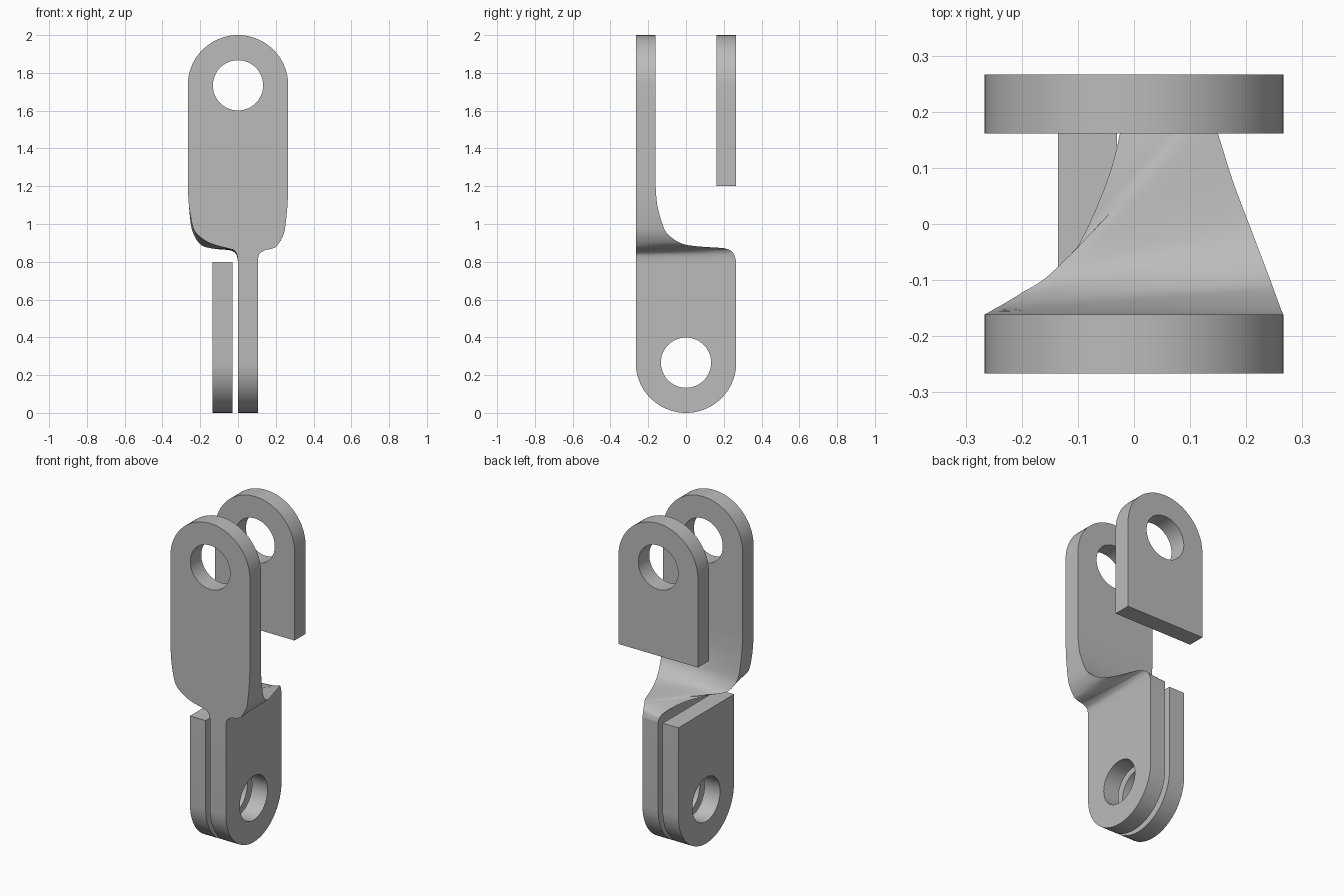
import bpy, bmesh, math
from mathutils import Vector

if "Cube" in bpy.data.objects:
    bpy.data.objects.remove(bpy.data.objects["Cube"])

W = 0.266      # half width, also the radius of the rounded ends
T = 0.105      # plate thickness
HOLE = 0.133
I = W - T      # inner face of the upper plates
HEIGHT = 2.0

grey = bpy.data.materials.new("plain grey")
grey.use_nodes = True
grey.diffuse_color = (0.5, 0.5, 0.5, 1)
grey.node_tree.nodes["Principled BSDF"].inputs["Base Color"].default_value = grey.diffuse_color


def finish(bm, name, angle):
    bmesh.ops.recalc_face_normals(bm, faces=bm.faces)
    mesh = bpy.data.meshes.new(name)
    bm.to_mesh(mesh)
    bm.free()
    mesh.materials.append(grey)
    obj = bpy.data.objects.new(name, mesh)
    bpy.context.collection.objects.link(obj)
    bpy.ops.object.select_all(action='DESELECT')
    obj.select_set(True)
    bpy.context.view_layer.objects.active = obj
    bpy.ops.object.shade_smooth_by_angle(angle=math.radians(angle))
    return obj


def eye_plate(name, end, base, start, upright_x):
    """Flat plate with one round end at height end and a straight edge at base."""
    side = 1 if end > base else -1
    centre = end - side * W
    arc = [math.pi * i / 40 for i in range(41)]
    outline = [(W * math.cos(a), centre + side * W * math.sin(a)) for a in arc]
    outline += [(-W, base), (W, base)]
    ring = [math.tau * i / 64 for i in range(64)]
    hole = [(HOLE * math.cos(a), centre + HOLE * math.sin(a)) for a in ring]
    bm = bmesh.new()
    edges = []
    for loop in (outline, hole):
        vs = [bm.verts.new((start, u, z) if upright_x else (u, start, z)) for u, z in loop]
        edges += [bm.edges.new((v, vs[i - 1])) for i, v in enumerate(vs)]
    bmesh.ops.triangle_fill(bm, edges=edges, use_beauty=True)
    new = bmesh.ops.extrude_face_region(bm, geom=bm.faces[:])["geom"]
    shift = Vector((T, 0, 0)) if upright_x else Vector((0, T, 0))
    bmesh.ops.translate(bm, vec=shift, verts=[g for g in new if isinstance(g, bmesh.types.BMVert)])
    return finish(bm, name, 30)


# Eye plates: the two of the twisted link, and the two loose cheeks
eye_plate("link_upper_eye", HEIGHT, 1.2, -W, False)
eye_plate("upper_back_cheek", HEIGHT, 1.2, I, False)
eye_plate("link_lower_eye", 0, 0.8, 0, True)
eye_plate("lower_side_cheek", 0, 0.8, -0.135, True)

# Twisted web: height, front right x, back right x y, back left x y, front left x
sections = [
    (1.2, W, W, -I, -W, -I, -W),
    (1.1, .262, .262, -.152, -.26, -.158, -.26),
    (1.0, .252, .252, -.125, -.25, -.152, -.243),
    (.95, .243, .243, -.1, -.237, -.145, -.22),
    (.91, .224, .224, -.05, -.215, -.132, -.17),
    (.89, .21, .205, 0, -.196, -.12, -.125),
    (.88, .203, .175, .08, -.178, -.11, -.09),
    (.873, .19, .14, .19, -.15, -.09, -.06),
    (.866, .165, .122, .22, -.1, -.04, -.035),
    (.86, .14, .115, .235, -.04, .1, -.02),
    (.84, .112, .108, .254, -.01, .24, -.006),
    (.8, T, T, W, 0, W, 0),
]


def blend(a, b, c, d, t):
    """Smooth curve through b and c."""
    m, n = (c - a) / 2, (d - b) / 2
    return b + t * (m + t * (3 * (c - b) - 2 * m - n + t * (2 * (b - c) + m + n)))


rows = []
last = len(sections) - 1
for k in range(last):
    near = [sections[min(max(k + j, 0), last)] for j in (-1, 0, 1, 2)]
    rows += [[blend(*q, s / 4) for q in zip(*near)] for s in range(4)]
rows.append(sections[last])

bm = bmesh.new()
loops = []
for z, fr, brx, bry, blx, bly, fl in rows:
    corners = [Vector(p) for p in ((fl, -W, z), (fr, -W, z), (brx, bry, z), (blx, bly, z))]
    loop = []
    for i, p in enumerate(corners):
        q = corners[(i + 1) % 4]
        loop += [bm.verts.new(p.lerp(q, s / 6)) for s in range(6)]
    loops.append(loop)
for upper, lower in zip(loops, loops[1:]):
    for i in range(len(upper)):
        bm.faces.new((upper[i - 1], upper[i], lower[i], lower[i - 1]))
finish(bm, "link_twisted_web", 40)
